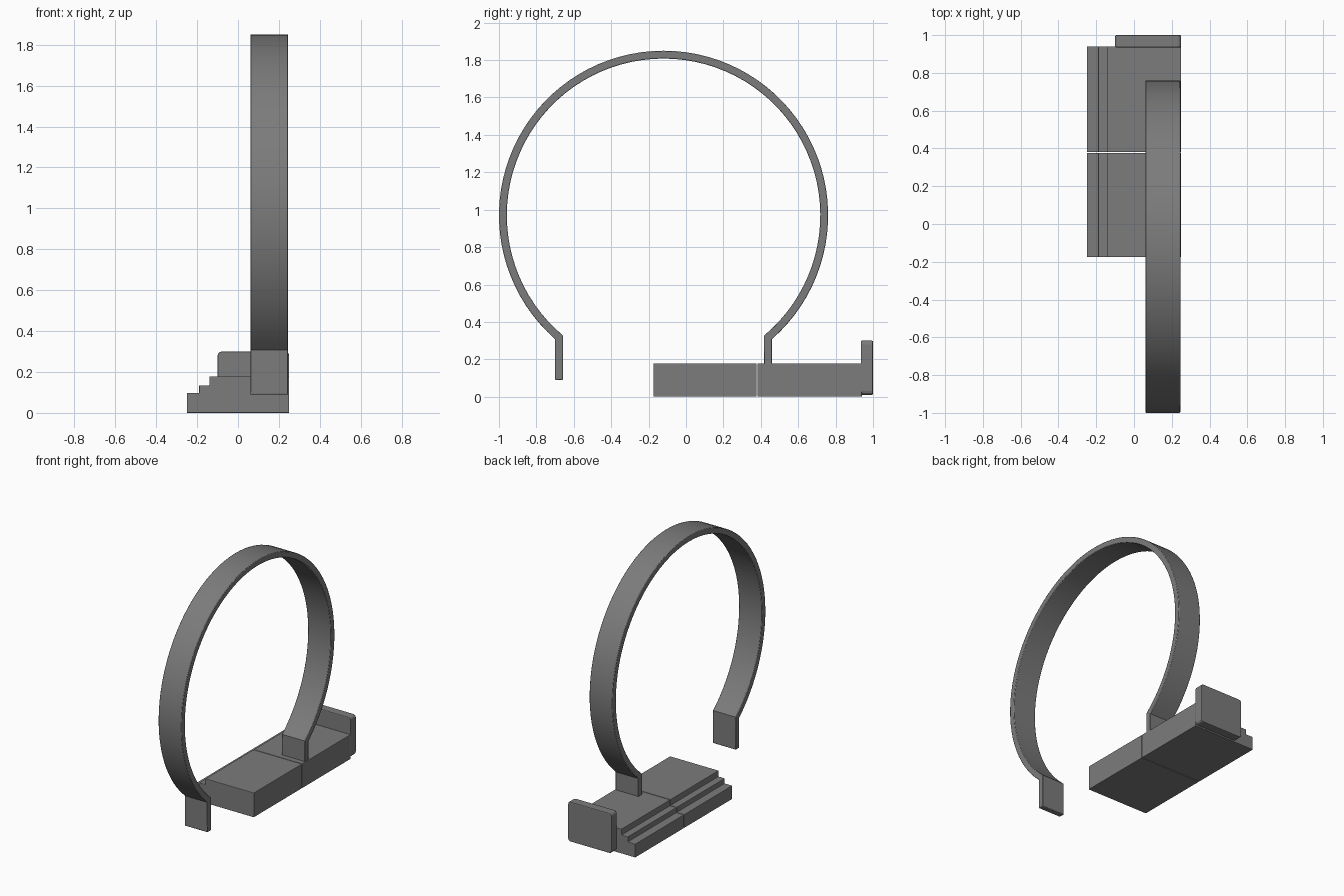
import bpy, bmesh, math
from mathutils import Vector

cube = bpy.data.objects.get("Cube")
if cube:
    bpy.data.objects.remove(cube, do_unlink=True)

grey = bpy.data.materials.new("dark_grey")
grey.use_nodes = True
grey.diffuse_color = (0.2, 0.2, 0.2, 1)
grey.node_tree.nodes["Principled BSDF"].inputs["Base Color"].default_value = (0.2, 0.2, 0.2, 1)


def extrude_profile(name, points, direction, bevel=0.0, smooth=False):
    """Closed outline of 3D points, extruded along a direction."""
    mesh = bpy.data.meshes.new(name)
    bm = bmesh.new()
    face = bm.faces.new([bm.verts.new(p) for p in points])
    solid = bmesh.ops.extrude_face_region(bm, geom=[face])
    moved = [g for g in solid["geom"] if isinstance(g, bmesh.types.BMVert)]
    bmesh.ops.translate(bm, verts=moved, vec=Vector(direction))
    bmesh.ops.recalc_face_normals(bm, faces=bm.faces)
    bm.to_mesh(mesh)
    bm.free()
    mesh.materials.append(grey)
    obj = bpy.data.objects.new(name, mesh)
    bpy.context.collection.objects.link(obj)
    if bevel:
        mod = obj.modifiers.new("soft_edges", "BEVEL")
        mod.width = bevel
        mod.segments = 2
        mod.limit_method = "ANGLE"
        mod.angle_limit = math.radians(50)
    if smooth:
        bpy.ops.object.select_all(action="DESELECT")
        obj.select_set(True)
        bpy.context.view_layer.objects.active = obj
        bpy.ops.object.shade_smooth_by_angle(angle=math.radians(30))
    return obj


# Stepped base in two blocks with a fine seam between them
steps = [(-0.25, 0), (0.25, 0), (0.25, 0.178), (-0.14, 0.178), (-0.14, 0.135),
         (-0.19, 0.135), (-0.19, 0.098), (-0.25, 0.098)]
for name, start, end in (("front_base", -0.175, 0.377), ("back_base", 0.381, 0.94)):
    extrude_profile(name, [(x, start, z) for x, z in steps], (0, end - start, 0), 0.003)

# Upright end plate with rounded corners
plate = []
radius = 0.02
for cx, cz, quarter in ((0.23, 0.28, 0), (-0.08, 0.28, 1), (-0.08, 0.03, 2), (0.23, 0.03, 3)):
    for i in range(4):
        a = math.radians(90 * quarter + 30 * i)
        plate.append((cx + radius * math.cos(a), 0.935, cz + radius * math.sin(a)))
extrude_profile("end_plate", plate, (0, 0.065, 0), 0.006)

# Open hoop: a large arc with a straight leg at each end
CY, CZ, OUTER, INNER = -0.12, 0.97, 0.88, 0.838


def hoop_side(r, leg):
    """One edge of the band, from the front foot over the top to the back foot."""
    reach = math.asin(leg / r)
    first, last = -math.pi / 2 - reach, -math.pi / 2 + reach - 2 * math.pi
    arc = [(0.06, CY + r * math.cos(a), CZ + r * math.sin(a))
           for a in (first + (last - first) * i / 72 for i in range(73))]
    return [(0.06, CY - leg, 0.09)] + arc + [(0.06, CY + leg, 0.15)]


outline = hoop_side(OUTER, 0.58) + hoop_side(INNER, 0.538)[::-1]
extrude_profile("hoop_band", outline, (0.185, 0, 0), 0.004, smooth=True)
